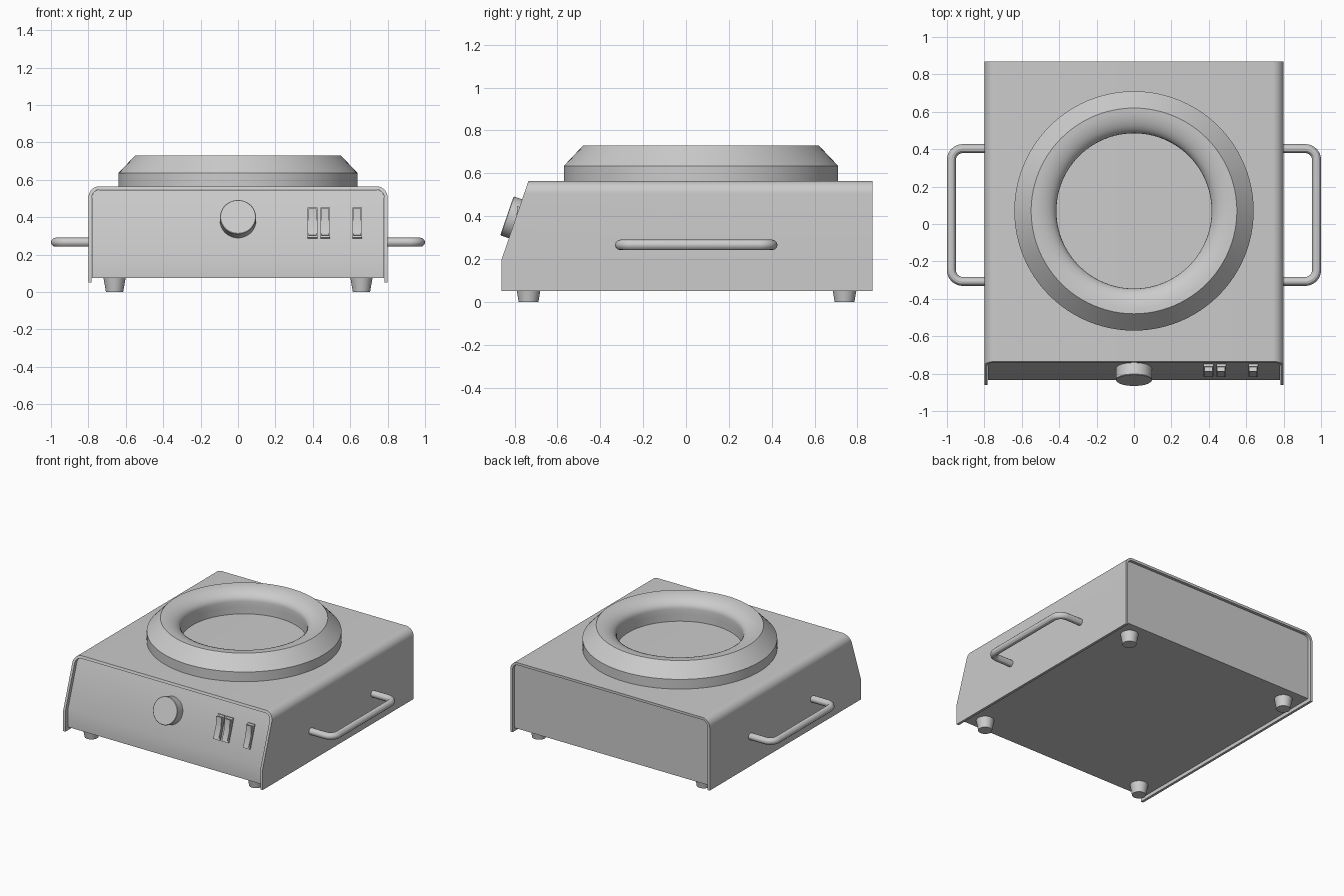
import bpy, bmesh, math
from mathutils import Matrix, Vector

if "Cube" in bpy.data.objects:
    bpy.data.objects.remove(bpy.data.objects["Cube"])

SLOPE = 0.342  # dy/dz of the sloped front


def finish(name, bm):
    bmesh.ops.recalc_face_normals(bm, faces=bm.faces)
    me = bpy.data.meshes.new(name)
    bm.to_mesh(me)
    bm.free()
    ob = bpy.data.objects.new(name, me)
    bpy.context.collection.objects.link(ob)
    return ob


def lathe(name, profile, matrix, n=64, closed=False):
    bm = bmesh.new()
    rings = []
    for r, z in profile:
        rings.append([bm.verts.new(matrix @ Vector((r * math.cos(2 * math.pi * i / n),
                      r * math.sin(2 * math.pi * i / n), z))) for i in range(n)])
    pairs = list(zip(rings, rings[1:])) + ([(rings[-1], rings[0])] if closed else [])
    for a, b in pairs:
        for i in range(n):
            j = (i + 1) % n
            bm.faces.new((a[i], a[j], b[j], b[i]))
    if not closed:
        bm.faces.new(rings[0])
        bm.faces.new(rings[-1])
    return finish(name, bm)


def arch(half_w, bottom, top, radius, seg=8):
    """Inverted U in x/z with rounded upper corners."""
    half = [(half_w, bottom), (half_w, 0.2)]
    for i in range(seg + 1):
        a = math.pi / 2 * i / seg
        half.append((half_w - radius + radius * math.cos(a), top - radius + radius * math.sin(a)))
    return half + [(-x, z) for x, z in reversed(half)]


def front_y(z, inset):
    return -0.86 + inset + max(0, z - 0.2) * SLOPE


def rows(bm, pts, inset, back):
    return ([bm.verts.new((x, front_y(z, inset), z)) for x, z in pts],
            [bm.verts.new((x, back, z)) for x, z in pts])


# folded outer cover
bm = bmesh.new()
of, ob_ = rows(bm, arch(0.80, 0.05, 0.565, 0.06), 0, 0.87)
inf, inb = rows(bm, arch(0.782, 0.05, 0.547, 0.042), 0, 0.87)
loop = [of, ob_, inb, inf]
for k in range(4):
    a, b = loop[k], loop[(k + 1) % 4]
    for i in range(len(a) - 1):
        bm.faces.new((a[i], a[i + 1], b[i + 1], b[i]))
for i in (0, -1):
    bm.faces.new([r[i] for r in loop])
finish("outer_cover", bm)

# inner body with front panel, back and floor
bm = bmesh.new()
f, b = rows(bm, arch(0.781, 0.075, 0.546, 0.042), 0.026, 0.85)
n = len(f)
for i in range(n):
    j = (i + 1) % n
    bm.faces.new((f[i], f[j], b[j], b[i]))
for r in (f, b):
    for i in range(n // 2 - 1):
        bm.faces.new((r[i], r[i + 1], r[n - 2 - i], r[n - 1 - i]))
finish("inner_body", bm)

# burner ring with rounded inner lip
profile = [(0.415, 0.56), (0.64, 0.56), (0.64, 0.635), (0.55, 0.73)]
for i in range(1, 9):
    a = math.pi / 2 * i / 8
    profile.append((0.55 - 0.135 * math.sin(a), 0.655 + 0.075 * math.cos(a)))
profile.append((0.415, 0.62))
lathe("burner_ring", profile, Matrix.Translation((0, 0.07, 0)), 96, closed=True)


def panel_matrix(x, z):
    """Frame on the sloped panel: local y up the slope, local z outward."""
    u = Vector((0, SLOPE, 1)).normalized()
    nrm = Vector((1, 0, 0)).cross(u)
    m = Matrix((Vector((1, 0, 0)), u, nrm)).transposed().to_4x4()
    return Matrix.Translation((x, front_y(z, 0.026), z)) @ m


# control knob
lathe("control_knob", [(0.096, -0.01), (0.096, 0.064), (0.093, 0.067)], panel_matrix(0, 0.38), 48)


def prism(name, outline, width, matrix):
    bm = bmesh.new()
    sides = [[bm.verts.new(matrix @ Vector((s * width / 2, y, z))) for y, z in outline] for s in (-1, 1)]
    for s in sides:
        bm.faces.new(s)
    for i in range(len(outline)):
        j = (i + 1) % len(outline)
        bm.faces.new((sides[0][i], sides[0][j], sides[1][j], sides[1][i]))
    finish(name, bm)


# rocker switches
for k, x in enumerate((0.398, 0.466, 0.637)):
    m = panel_matrix(x, 0.367)
    prism(f"switch_frame_{k + 1}", [(-0.085, -0.01), (0.085, -0.01), (0.085, 0.012), (-0.085, 0.012)], 0.052, m)
    prism(f"switch_rocker_{k + 1}", [(-0.072, 0), (0.072, 0), (0.072, 0.036), (0.0, 0.017), (-0.072, 0.02)], 0.042, m)

# side handles: swept round bar
for side, s in (("right", 1), ("left", -1)):
    path = [(0.785, -0.307)]
    for cy, a0 in ((-0.247, -90), (0.343, 0)):
        for i in range(9):
            a = math.radians(a0 + 90 * i / 8)
            path.append((0.916 + 0.06 * math.cos(a), cy + 0.06 * math.sin(a)))
    path.append((0.785, 0.403))
    cu = bpy.data.curves.new("handle_path", 'CURVE')
    cu.dimensions = '3D'
    cu.bevel_depth = 0.024
    cu.bevel_resolution = 4
    cu.use_fill_caps = True
    sp = cu.splines.new('POLY')
    sp.points.add(len(path) - 1)
    for p, (x, y) in zip(sp.points, path):
        p.co = (s * x, y, 0.266, 1)
    tmp = bpy.data.objects.new("handle_path", cu)
    me = bpy.data.meshes.new_from_object(tmp)
    bpy.data.objects.remove(tmp)
    ob = bpy.data.objects.new(f"{side}_handle", me)
    bpy.context.collection.objects.link(ob)

# tapered feet
for yn, y in (("front", -0.735), ("back", 0.74)):
    for xn, x in (("left", -0.66), ("right", 0.66)):
        lathe(f"{yn}_{xn}_foot", [(0.046, 0), (0.06, 0.08)], Matrix.Translation((x, y, 0)), 32)

# smooth shading with sharp edges kept
for ob in bpy.context.scene.objects:
    ob.select_set(True)
    bpy.context.view_layer.objects.active = ob
bpy.ops.object.shade_smooth_by_angle(angle=math.radians(30))
